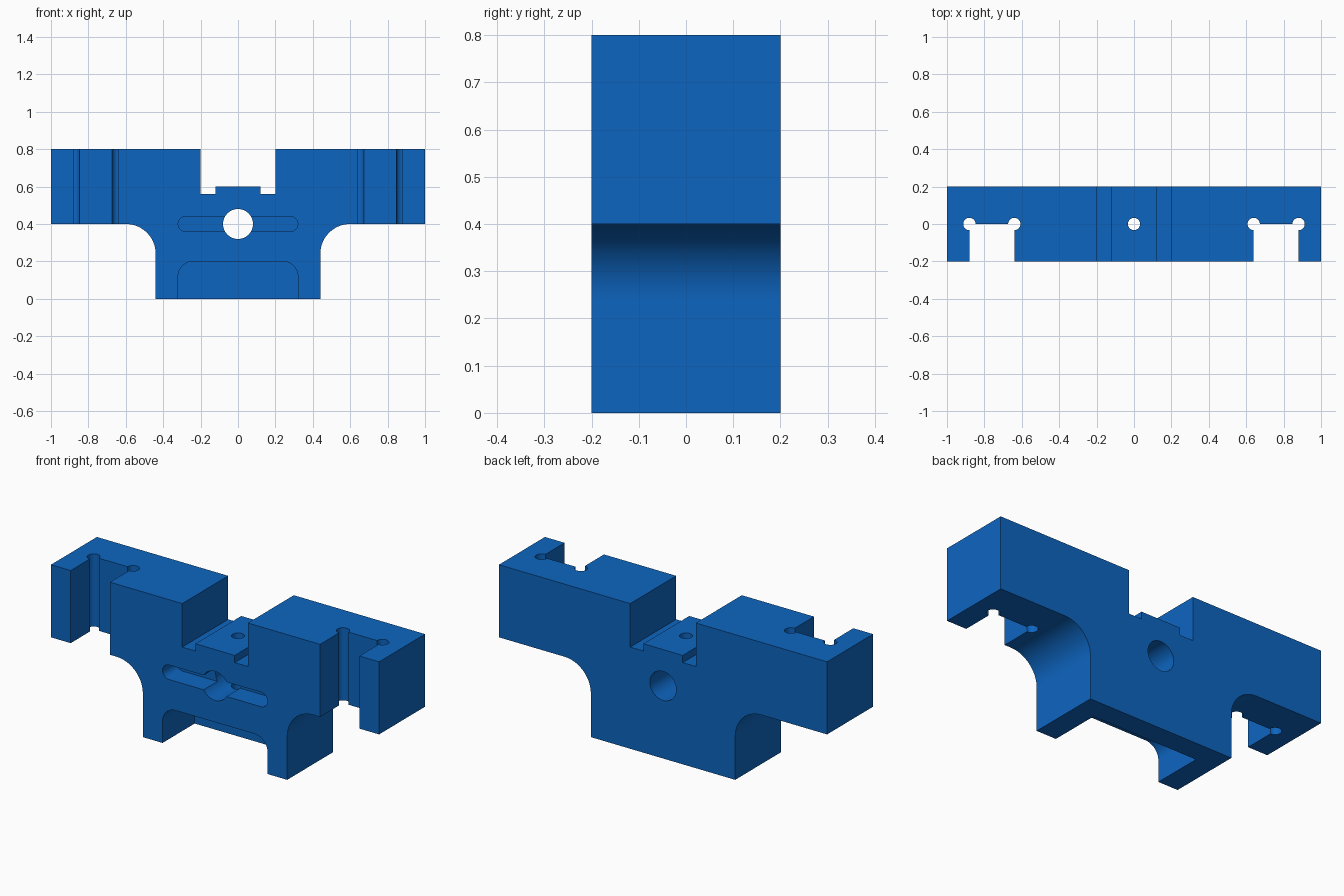
import bpy, bmesh, math
from mathutils import Vector

cube = bpy.data.objects.get("Cube")
if cube:
    bpy.data.objects.remove(cube, do_unlink=True)

COLOR = (0.004, 0.130, 0.527, 1.0)
blue = bpy.data.materials.new("blue")
blue.use_nodes = True
blue.diffuse_color = COLOR
blue.node_tree.nodes["Principled BSDF"].inputs["Base Color"].default_value = COLOR


def arc(cx, cy, r, a0, a1, n=16):
    """Points on an arc, angles in degrees."""
    angles = [math.radians(a0 + (a1 - a0) * i / n) for i in range(n + 1)]
    return [(cx + r * math.cos(a), cy + r * math.sin(a)) for a in angles]


def circle(cx, cy, r, n=48):
    return arc(cx, cy, r, 0, 360, n)[:-1]


def prism(name, points, lo, hi, axis):
    """Extrude a closed outline from lo to hi along y (x-z outline) or z (x-y outline)."""
    bm = bmesh.new()
    if axis == 'y':
        verts = [bm.verts.new((a, lo, b)) for a, b in points]
        step = Vector((0, hi - lo, 0))
    else:
        verts = [bm.verts.new((a, b, lo)) for a, b in points]
        step = Vector((0, 0, hi - lo))
    face = bm.faces.new(verts)
    ext = bmesh.ops.extrude_face_region(bm, geom=[face], use_keep_orig=True)
    moved = [g for g in ext["geom"] if isinstance(g, bmesh.types.BMVert)]
    bmesh.ops.translate(bm, verts=moved, vec=step)
    bmesh.ops.recalc_face_normals(bm, faces=bm.faces)
    mesh = bpy.data.meshes.new(name)
    bm.to_mesh(mesh)
    bm.free()
    mesh.materials.append(blue)
    obj = bpy.data.objects.new(name, mesh)
    bpy.context.collection.objects.link(obj)
    return obj


# Body: T-shaped outline with filleted arms and a stepped notch on top
half = [(0.12, 0.60), (0.12, 0.56), (0.20, 0.56), (0.20, 0.80), (1.0, 0.80), (1.0, 0.40)]
half += arc(0.60, 0.24, 0.16, 90, 180, 24) + [(0.44, 0.0)]
outline = half + [(-x, z) for x, z in reversed(half)]
body = prism("bracket_body", outline, -0.2, 0.2, 'y')

# Cross bore, front slot and lower front pocket
cutters = [prism("cross_bore_cutter", circle(0, 0.40, 0.08, 64), -0.3, 0.3, 'y')]
slot = arc(0.28, 0.40, 0.04, -90, 90) + arc(-0.28, 0.40, 0.04, 90, 270)
cutters.append(prism("front_slot_cutter", slot, -0.3, -0.08, 'y'))
pocket = [(-0.32, -0.1), (0.32, -0.1)] + arc(0.24, 0.12, 0.08, 0, 90) + arc(-0.24, 0.12, 0.08, 90, 180)
cutters.append(prism("lower_pocket_cutter", pocket, -0.3, 0.08, 'y'))

# Vertical pin hole through the middle
cutters.append(prism("pin_hole_cutter", circle(0, 0, 0.033, 32), 0.1, 0.9, 'z'))

# Arm channels with round corner reliefs
for side in (-1, 1):
    a, b = side * 0.64, side * 0.88
    cutters.append(prism("channel_cutter", [(a, -0.3), (b, -0.3), (b, 0), (a, 0)], 0.3, 0.9, 'z'))
    for x in (a, b):
        cutters.append(prism("corner_relief_cutter", circle(x, 0, 0.033, 32), 0.3, 0.9, 'z'))

bpy.ops.object.select_all(action='DESELECT')
bpy.context.view_layer.objects.active = body
body.select_set(True)
for cutter in cutters:
    cutter.hide_render = True
    mod = body.modifiers.new("cut", 'BOOLEAN')
    mod.operation = 'DIFFERENCE'
    mod.solver = 'EXACT'
    mod.object = cutter
    bpy.ops.object.modifier_apply(modifier=mod.name)
    bpy.data.objects.remove(cutter, do_unlink=True)

# Smooth curved walls, crisp edges and flat planes
bpy.ops.object.shade_smooth_by_angle(angle=math.radians(30))
weighted = body.modifiers.new("weighted_normals", 'WEIGHTED_NORMAL')
weighted.keep_sharp = True
